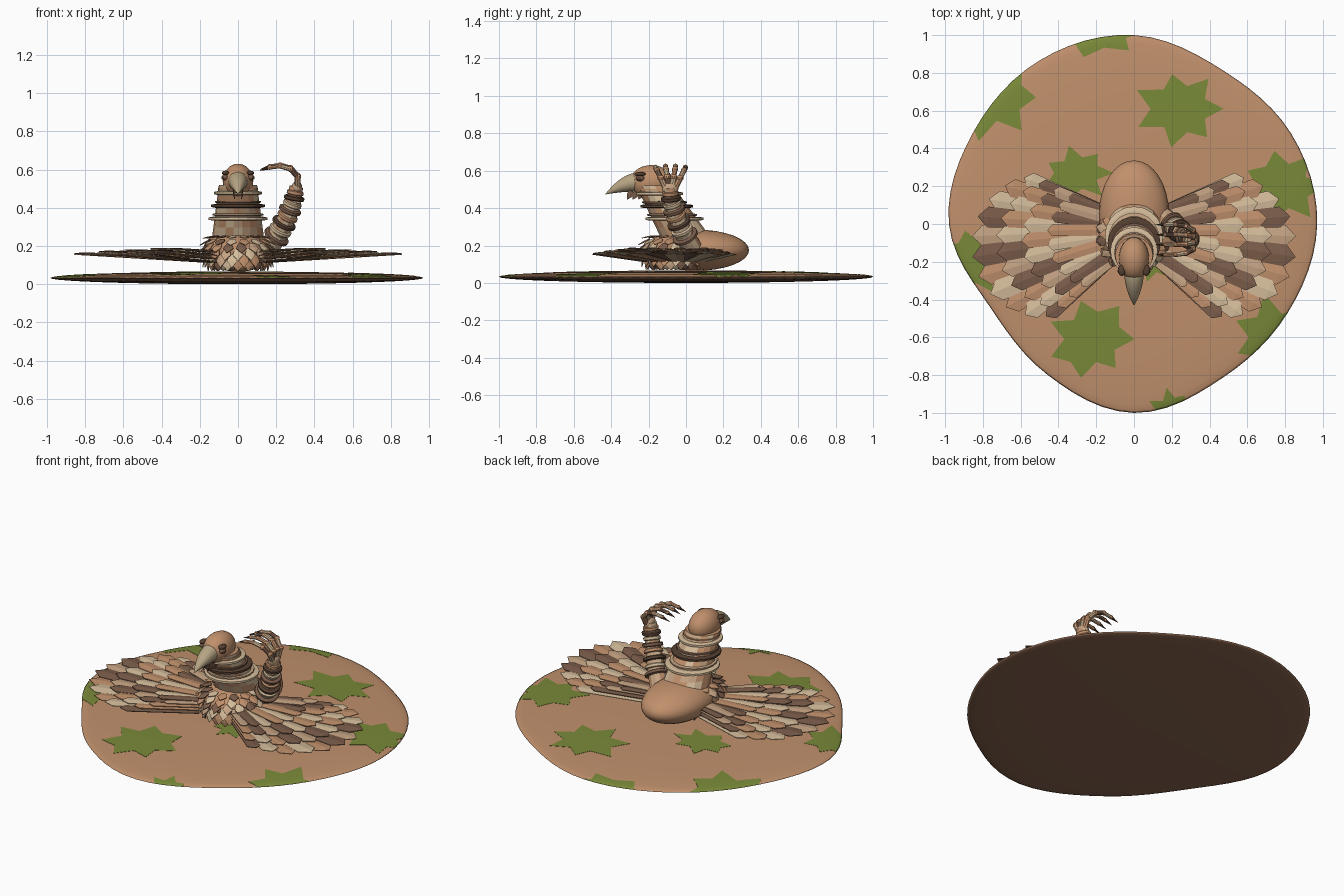
import bpy, bmesh, math, random
from mathutils import Vector as V, Matrix

random.seed(4)
if "Cube" in bpy.data.objects:
    bpy.data.objects.remove(bpy.data.objects["Cube"])

# Palette
PALETTE = {"tan": (.53, .28, .15), "light_tan": (.56, .37, .23), "cream": (.67, .51, .33),
           "brown": (.2, .11, .07), "dark_brown": (.09, .05, .03), "horn": (.47, .37, .23),
           "grass_green": (.19, .25, .04), "earth": (.26, .135, .08)}
TAN, LIGHT, CREAM, BROWN, DARK, HORN, GREEN, EARTH = range(len(PALETTE))
MATS = []
for label, rgb in PALETTE.items():
    material = bpy.data.materials.new(label)
    material.use_nodes = True
    material.diffuse_color = (*rgb, 1)
    material.node_tree.nodes["Principled BSDF"].inputs["Base Color"].default_value = (*rgb, 1)
    MATS.append(material)
PLUMAGE = [TAN, LIGHT, CREAM, BROWN, TAN, CREAM, BROWN]
UP = V((0, 0, 1))


def finish(name, bm, smooth=False, thickness=0):
    bmesh.ops.recalc_face_normals(bm, faces=bm.faces)
    for face in bm.faces:
        face.smooth = smooth
    mesh = bpy.data.meshes.new(name)
    bm.to_mesh(mesh)
    bm.free()
    for material in MATS:
        mesh.materials.append(material)
    ob = bpy.data.objects.new(name, mesh)
    bpy.context.collection.objects.link(ob)
    if thickness:
        ob.modifiers.new("thickness", 'SOLIDIFY').thickness = thickness
    return ob


def skin(bm, rings, pick):
    """Bridge equal rings of points and cap both ends."""
    rows = [[bm.verts.new(p) for p in ring] for ring in rings]
    count = len(rows[0])
    for low, high in zip(rows, rows[1:]):
        for i in range(count):
            j = (i + 1) % count
            bm.faces.new((low[i], low[j], high[j], high[i])).material_index = pick()
    for cap in (rows[0][::-1], rows[-1]):
        bm.faces.new(cap).material_index = pick()


def circle(count):
    return [math.tau * k / count for k in range(count)]


def loft(bm, points, radii, sides, pick, axis):
    turn = V(axis).to_track_quat('Z', 'Y')
    skin(bm, [[V(p) + turn @ V((r * math.cos(t), r * math.sin(t), 0)) for t in circle(sides)]
              for p, r in zip(points, radii)], pick)


def bangle(bm, centre, axis, radius, height, mat):
    """Rounded disc around an axis."""
    step = axis.normalized() * height
    loft(bm, [centre + step * s for s in (-1, -.6, .6, 1)],
         [radius * s for s in (.86, 1, 1, .86)], 20, lambda: mat, axis)


def ball(bm, centre, size, mat, segments=32):
    matrix = Matrix.Translation(centre) @ Matrix.Diagonal((*size, 1))
    made = bmesh.ops.create_uvsphere(bm, u_segments=segments, v_segments=segments // 2,
                                     radius=1, matrix=matrix)
    for vert in made["verts"]:
        for face in vert.link_faces:
            face.material_index = mat


def feather(bm, base, tip, normal, root, width, shoulder, mat):
    """Folded blade with a raised midrib, widest at the shoulder, ending in a point."""
    base, tip = V(base), V(tip)
    along, normal = tip - base, V(normal).normalized()
    across = along.cross(normal).normalized()
    stations = ((0, root), (shoulder, width))
    middle = [bm.verts.new(base + along * t + normal * w * .06) for t, w in stations]
    end = bm.verts.new(tip)
    for side in (-.5, .5):
        edge = [bm.verts.new(base + along * t + across * w * side) for t, w in stations]
        for corners in ((*middle, *edge[::-1]), (middle[1], end, edge[1])):
            bm.faces.new(corners).material_index = mat


# Ground mound: irregular round outline given by its reach every twelfth of a turn
REACH = (.97, .96, .94, 1, 1, .98, .98, .88, .92, 1, .94, .94)


def outline(per_step=6):
    points, count = [], len(REACH)
    for i in range(count):
        a, b, c, d = (REACH[(i + k) % count] for k in (-1, 0, 1, 2))
        for k in range(per_step):
            t = k / per_step
            r = b + t * (c - a + t * (2 * a - 5 * b + 4 * c - d + t * (3 * (b - c) + d - a))) / 2
            angle = math.tau * (i + t) / count
            points.append((r * math.cos(angle), r * math.sin(angle)))
    return points


def mound(name, above, below, half=.033):
    bm = bmesh.new()
    slopes = [math.radians(84 * k / 10) for k in range(-10, 11)]
    skin(bm, [[(x * math.cos(t), y * math.cos(t), half + half * math.sin(t)) for x, y in outline()]
              for t in slopes], lambda: above)
    for face in bm.faces:
        if face.calc_center_median().z < half:
            face.material_index = below
    return finish(name, bm, True)


mound("ground", TAN, EARTH)

# Grass patches: ragged star prisms trimmed to a slightly raised mound
PATCHES = ((.25, .61, .24, .21), (-.76, .67, .26, .22), (-.2, 1.02, .28, .13), (-.3, .27, .19, .14),
           (.79, .2, .22, .2), (-.86, -.2, .17, .19), (-.23, -.61, .24, .22), (.75, -.6, .25, .22),
           (.2, -1, .12, .13), (.1, -.18, .13, .12))
bm = bmesh.new()
for x, y, wide, deep in PATCHES:
    rim = []
    for k, angle in enumerate(circle(14)):
        r = random.uniform(.88, 1.1) * (.64 if k % 2 else 1)
        rim.append((x + wide * r * math.cos(angle), y + deep * r * math.sin(angle)))
    skin(bm, [[(*p, z) for p in rim] for z in (.034, .2)], lambda: GREEN)
grass = finish("grass_patches", bm)
cutter = mound("grass_cutter", GREEN, GREEN)
cutter.location.z = .0015
cutter.hide_render = True
trim = grass.modifiers.new("trim", 'BOOLEAN')
trim.operation, trim.solver, trim.object = 'INTERSECT', 'EXACT', cutter
trimmed = bpy.data.meshes.new_from_object(grass.evaluated_get(bpy.context.evaluated_depsgraph_get()))
grass.modifiers.clear()
grass.data = trimmed
bpy.data.objects.remove(cutter)

# Body and head
for name, centre, size in (("body", (0, .055, .175), (.185, .282, .11)),
                           ("head", (0, -.185, .54), (.08, .115, .09))):
    bm = bmesh.new()
    ball(bm, centre, size, TAN)
    finish(name, bm, True)

# Beak: drooping cone
bm = bmesh.new()
steps = [k / 8 for k in range(9)]
loft(bm, [(0, -.25 - .18 * t, .54 - .065 * t * t) for t in steps],
     [.002 + .05 * (1 - t ** 2) for t in steps], 14, lambda: HORN, (0, -1, 0))
finish("beak", bm, True)

# Eyes with heavy brows
for side, label in ((1, "left"), (-1, "right")):
    bm = bmesh.new()
    ball(bm, (side * .067, -.245, .56), (.017, .024, .017), BROWN, 16)
    ball(bm, (side * .078, -.25, .557), (.009, .012, .01), DARK, 12)
    ball(bm, (side * .065, -.245, .582), (.02, .03, .012), DARK, 16)
    finish(label + "_eye", bm, True)

# Throat tufts
bm = bmesh.new()
for side in (-1, 1):
    for y in (-.23, -.26, -.29):
        feather(bm, (side * .025, y, .49), (side * .02, y - .025, .445), (side, 0, 0),
                .03, .032, .5, BROWN)
finish("throat_tufts", bm, thickness=.004)


# Neck: leaning panelled column with three pairs of bangles
def neck_at(z):
    return V((0, -.06 - .6 * (z - .34), z)), .135 - .13 * (z - .25)


levels = [neck_at(.24 + .056 * k) for k in range(6)]
bm = bmesh.new()
loft(bm, [p for p, r in levels], [r for p, r in levels], 18,
     lambda: random.choice([TAN, LIGHT, TAN, CREAM]), UP)
finish("neck", bm)
bm = bmesh.new()
for k, (broad, narrow) in enumerate(((CREAM, LIGHT), (DARK, BROWN), (CREAM, TAN))):
    for z, extra, height, mat in ((.343, .032, .01, broad), (.364, .014, .007, narrow)):
        centre, radius = neck_at(z + .067 * k)
        bangle(bm, centre, UP, radius + extra - .006 * k, height, mat)
finish("neck_bangles", bm)

# Breast feathers in overlapping rows, flaring into a collar at the top
bm = bmesh.new()
for row in range(7):
    tilt = math.radians(62 - row * 17)
    girth = .172 * math.sqrt(math.cos(tilt))
    count = int(80 * girth) + 5
    for k in range(count):
        angle = math.tau * (k + row % 2 / 2) / count
        flat = V((math.cos(angle), math.sin(angle), 0))
        normal = flat * math.cos(tilt) + UP * math.sin(tilt)
        down = flat * math.sin(tilt) - UP * math.cos(tilt)
        base = V((0, -.055, .165 + .1 * math.sin(tilt))) + flat * girth
        tip = base + down * .066 + normal * .022
        tip.z = max(tip.z, .068)
        feather(bm, base, tip, normal, .03, .056, .5, random.choice(PLUMAGE))
finish("breast_feathers", bm, thickness=.004)

# Wings: four overlapping fans on each side
FANS = ((1, .115, .158, 11), (.82, .135, .168, 11), (.63, .152, .175, 10), (.44, .17, .183, 9))
for side, label in ((1, "left"), (-1, "right")):
    bm = bmesh.new()
    for row, (reach, root_z, tip_z, count) in enumerate(FANS):
        for k in range(count):
            f = k / (count - 1)
            angle = math.radians(-52 + 86 * f)
            length = .735 - .19 * (2 * f - 1) ** 2
            lift = .005 * (k % 2)
            base = V((.13 + .03 * f, -.2 + .27 * f, root_z + lift))
            tip = V((.13 + length * math.cos(angle), -.06 + length * math.sin(angle), 0))
            tip = base.lerp(tip, reach)
            tip.z = tip_z + lift
            base.x, tip.x = side * base.x, side * tip.x
            mat = PLUMAGE[(k * 2 + row * 4 + 3) % len(PLUMAGE)]
            feather(bm, base, tip, UP, .06, 1.75 * length * reach / count, .92, mat)
    finish(label + "_wing", bm, thickness=.004)

# Raised arm with bangles
ARM = [V(p) for p in ((.16, .03, .19), (.215, -.015, .27), (.262, -.055, .36), (.292, -.08, .44),
                      (.305, -.085, .51))]
bm = bmesh.new()
for i, (a, b) in enumerate(zip(ARM, ARM[1:])):
    thick = .056 - .005 * i
    loft(bm, [a, b], [thick, thick - .005], 12, lambda: random.choice([TAN, LIGHT, CREAM]), b - a)
finish("arm", bm)
bm = bmesh.new()
for k in range(8):
    u = .75 + k * .4
    a, b = ARM[int(u)], ARM[int(u) + 1]
    bangle(bm, a.lerp(b, u % 1), b - a, .07 - .0027 * k - .007 * (k % 2), .012,
           (BROWN, CREAM, DARK, TAN)[k % 4])
finish("arm_bangles", bm)

# Hand: curled jointed fingers ending in claws
bm = bmesh.new()
ball(bm, (.308, -.085, .505), (.028, .045, .035), LIGHT, 16)
CURL = ((.312, .018, .51), (.312, .034, .56), (.275, .048, .602), (.22, .053, .618), (.165, .053, .61))
for i in range(4):
    place = i - 1.5
    lift = .006 * (1.5 - abs(place))
    joints = [V((x, -.083 + place * spread, z + lift)) for x, spread, z in CURL]
    for j, (a, b) in enumerate(zip(joints, joints[1:])):
        thick = .016 - .0018 * j
        mat = (LIGHT, BROWN, CREAM, TAN)[(i + j) % 4]
        loft(bm, [a, b], [thick, thick], 8, lambda: mat, b - a)
        ball(bm, b, [thick * 1.15] * 3, TAN, 10)
    hook = V((-.05, 0, -.016))
    loft(bm, [b, b + hook], [.01, .001], 8, lambda: DARK, hook)
finish("hand", bm)
